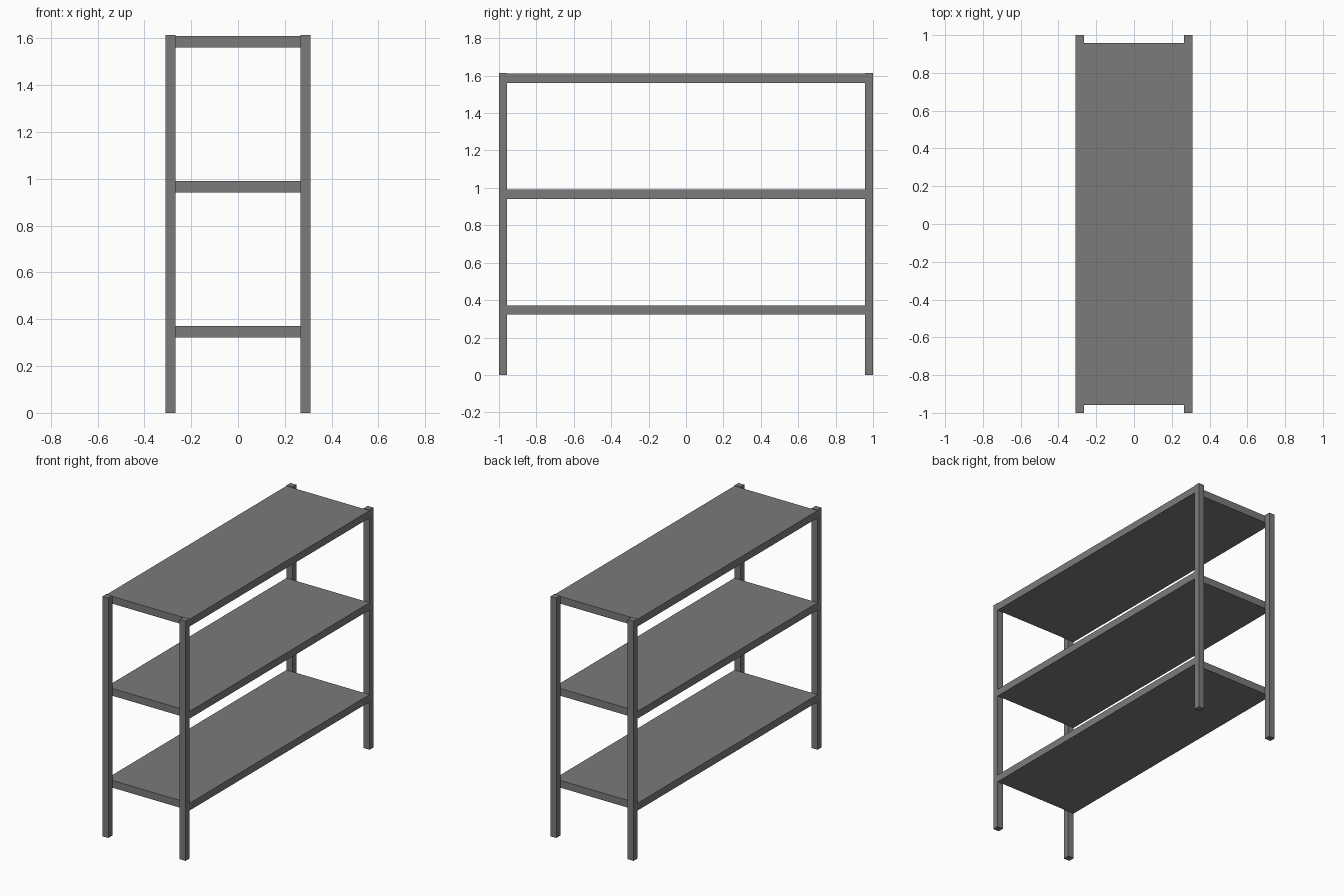
import bpy

if "Cube" in bpy.data.objects:
    bpy.data.objects.remove(bpy.data.objects["Cube"])

# single dark grey metal colour
grey = bpy.data.materials.new("dark grey metal")
grey.diffuse_color = (0.2, 0.193, 0.193, 1)
grey.use_nodes = True
grey.node_tree.nodes["Principled BSDF"].inputs["Base Color"].default_value = grey.diffuse_color


def box(name, lo, hi):
    """Axis-aligned box between two corners."""
    bpy.ops.mesh.primitive_cube_add(size=1, location=[(a + b) / 2 for a, b in zip(lo, hi)])
    ob = bpy.context.object
    ob.name = name
    ob.scale = [b - a for a, b in zip(lo, hi)]
    bpy.ops.object.transform_apply(location=False, rotation=False, scale=True)
    ob.data.materials.append(grey)
    return ob


X, Y, H = 0.31, 1.0, 1.615      # half width, half length, height
PX, PY = 0.044, 0.042           # post section
T = 0.049                       # shelf thickness

# corner posts
for sx, side in ((-1, "left"), (1, "right")):
    for sy, end in ((-1, "front"), (1, "back")):
        cx, cy = sx * (X - PX / 2), sy * (Y - PY / 2)
        box(f"{end}_{side}_post",
            (cx - PX / 2, cy - PY / 2, 0), (cx + PX / 2, cy + PY / 2, H))

# full-width shelves held between the front and back posts
for name, z in (("lower", 0.372), ("middle", 0.991), ("top", 1.611)):
    box(f"{name}_shelf", (-X, -Y + PY, z - T), (X, Y - PY, z))
